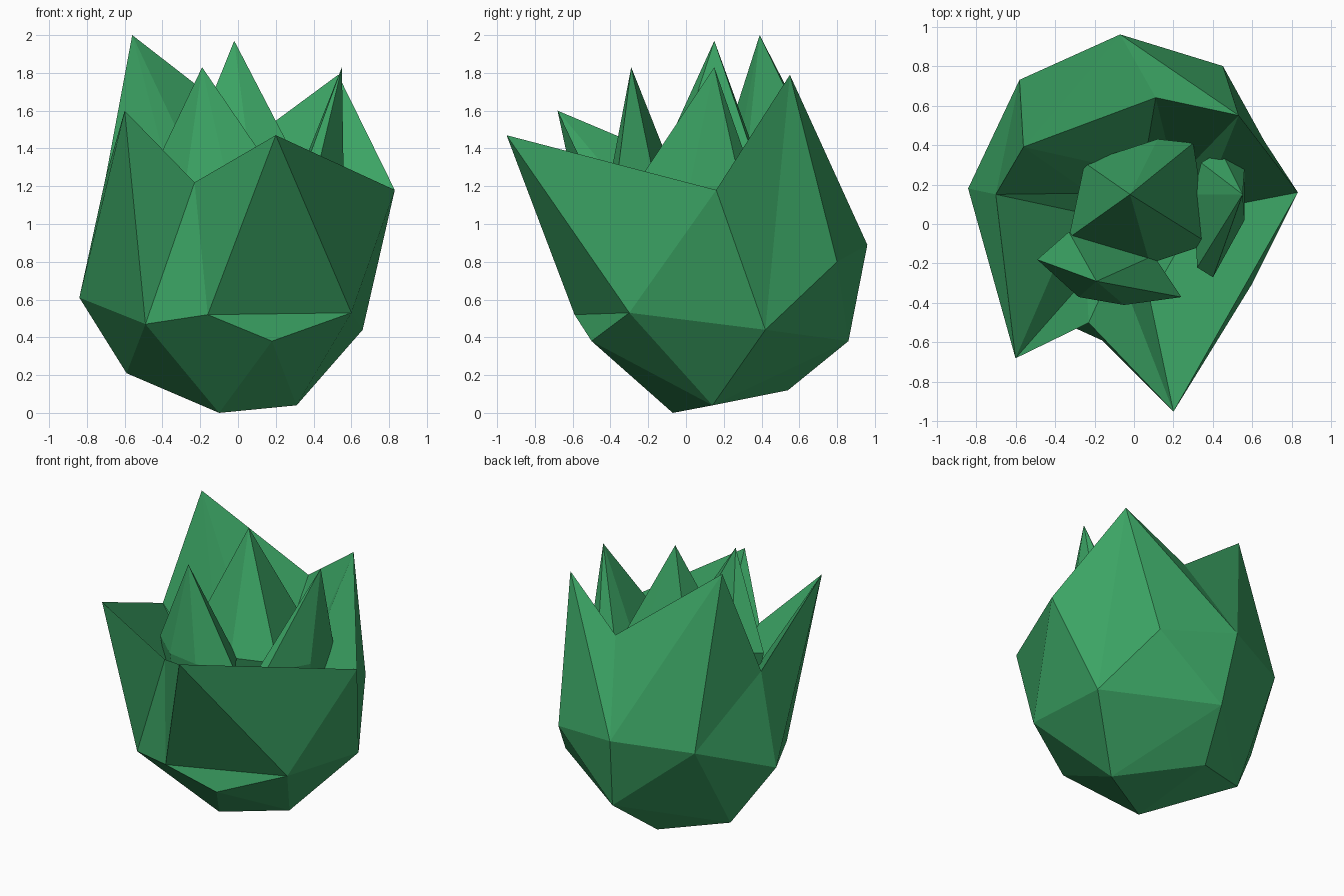
import bpy, bmesh
from mathutils import Vector

cube = bpy.data.objects.get("Cube")
if cube:
    bpy.data.objects.remove(cube, do_unlink=True)

# Leaf colour
green = bpy.data.materials.new("leaf_green")
green.use_nodes = True
colour = (0.044, 0.37, 0.127, 1)
green.diffuse_color = colour
green.node_tree.nodes["Principled BSDF"].inputs["Base Color"].default_value = colour


def finish(bm, name):
    """Turn a bmesh into a flat shaded object with outward normals."""
    bmesh.ops.recalc_face_normals(bm, faces=bm.faces)
    mesh = bpy.data.meshes.new(name)
    bm.to_mesh(mesh)
    bm.free()
    mesh.materials.append(green)
    obj = bpy.data.objects.new(name, mesh)
    bpy.context.scene.collection.objects.link(obj)
    return obj


def add_verts(bm, points):
    return [bm.verts.new(p) for p in points]


def bridge(bm, lower, upper, flipped=()):
    """Join two rings of equal length with triangles."""
    count = len(lower)
    for i in range(count):
        j = (i + 1) % count
        a, b, c, d = lower[i], lower[j], upper[j], upper[i]
        if i in flipped:
            triangles = (a, b, d), (b, c, d)
        else:
            triangles = (a, c, d), (a, b, c)
        for triangle in triangles:
            bm.faces.new(triangle)


# Outer leaves: belly ring, jagged rim, and the low points of the base
belly = [(-.84, .18, .61), (-.49, -.44, .47), (-.16, -.59, .52), (.6, -.3, .53),
         (.66, .42, .44), (.45, .8, .8), (-.07, .96, .89), (-.58, .73, .85)]
rim = [(-.7, .15, 1.25), (-.6, -.68, 1.6), (-.23, -.5, 1.22), (.2, -.95, 1.47),
       (.83, .16, 1.18), (.53, .55, 1.79), (.11, .64, 1.48), (-.56, .39, 2)]
base = [(.18, -.5, .38), (-.59, .34, .21), (-.15, .54, .12), (-.02, .86, .38),
        (-.1, -.07, 0), (.31, .14, .04)]

bm = bmesh.new()
belly_verts = add_verts(bm, belly)
base_verts = add_verts(bm, base)

# Rounded base, left open above the belly ring
bmesh.ops.convex_hull(bm, input=belly_verts + base_verts)
lid = [f for f in bm.faces if all(v in belly_verts for v in f.verts)]
bmesh.ops.delete(bm, geom=lid, context='FACES')

# Outer wall up to the leaf tips
rim_verts = add_verts(bm, rim)
bridge(bm, belly_verts, rim_verts, flipped={5})

# Inner wall and floor
floor_verts = add_verts(bm, [(x * .4, y * .4, .72) for x, y, z in rim])
bridge(bm, rim_verts, floor_verts, flipped=range(len(rim)))
bm.faces.new(floor_verts)
finish(bm, "outer_leaves")


def inner_leaf(name, tip, outline, widest=1.2, foot=.65):
    """Pointed leaf: a fan from the tip to its widest loop, then a tapered foot."""
    bm = bmesh.new()
    middle = sum((Vector(p) for p in outline), Vector((0, 0))) / len(outline)
    wide = add_verts(bm, [(x, y, widest) for x, y in outline])
    low = add_verts(bm, [(*middle.lerp(Vector(p), .6), foot) for p in outline])
    point = bm.verts.new(tip)
    bridge(bm, low, wide)
    for i, vert in enumerate(wide):
        bm.faces.new((point, wide[i - 1], vert))
    bm.faces.new(low)
    return finish(bm, name)


# Three pointed leaves clustered in the heart
inner_leaf("front_inner_leaf", (-.19, -.29, 1.83),
           [(-.49, -.18), (-.28, -.37), (-.05, -.41), (.24, -.37), (.1, -.16), (-.33, -.04)])
inner_leaf("centre_inner_leaf", (-.02, .15, 1.97),
           [(-.33, -.07), (.08, -.2), (.38, -.1), (.3, .41), (.12, .43), (-.25, .31)])
inner_leaf("side_inner_leaf", (.55, .15, 1.83),
           [(.3, .15), (.34, .31), (.44, .37), (.56, .29), (.56, .02), (.4, -.27), (.32, -.22)])
